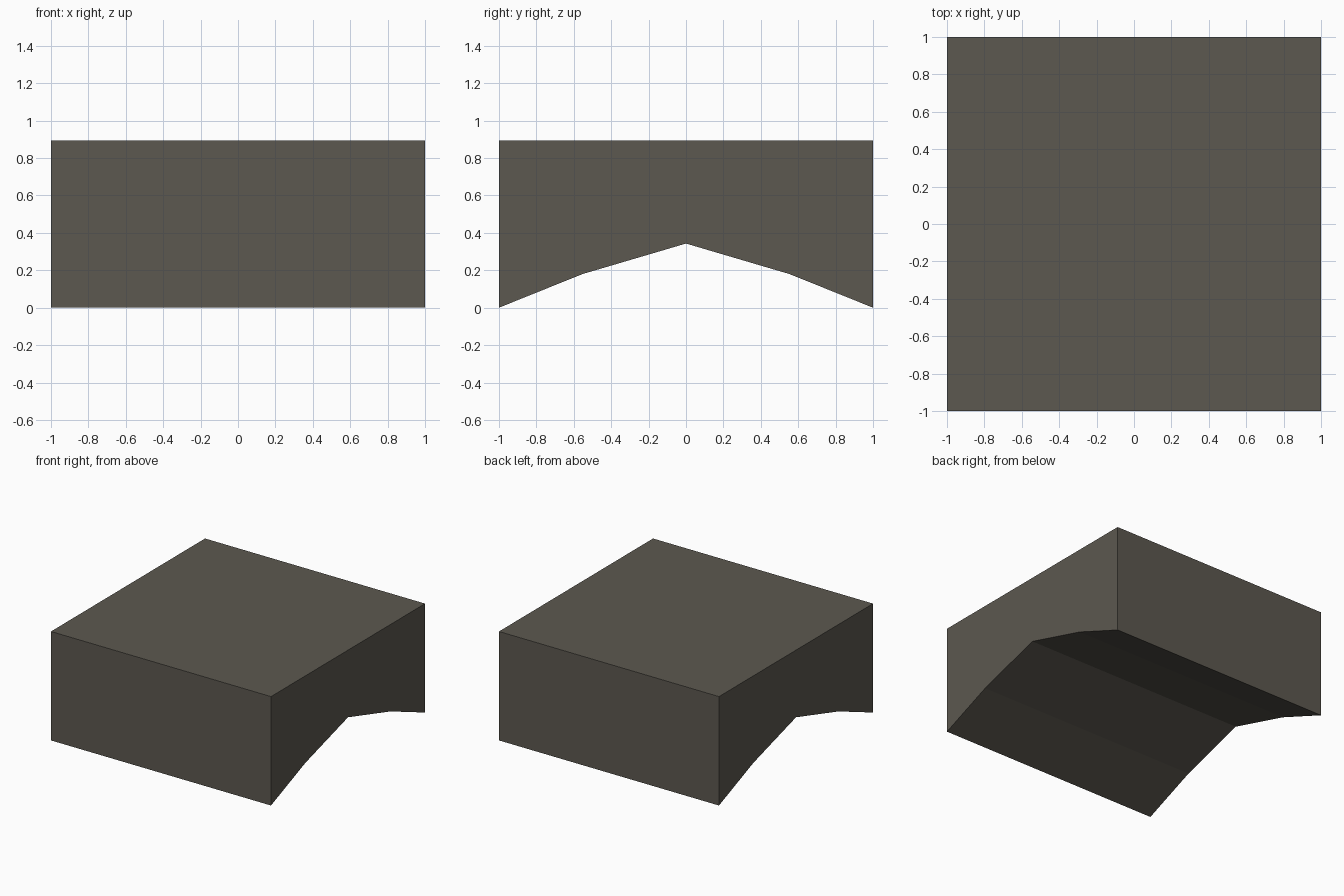
import bpy, bmesh

if "Cube" in bpy.data.objects:
    bpy.data.objects.remove(bpy.data.objects["Cube"])

# Stone colour
stone = bpy.data.materials.new("dark_stone")
stone.diffuse_color = (0.107, 0.098, 0.08, 1)
stone.use_nodes = True
stone.node_tree.nodes["Principled BSDF"].inputs["Base Color"].default_value = stone.diffuse_color

# Side profile (y, z): flat top, faceted arch cut into the underside
half_arch = [(1.0, 0.0), (0.553, 0.18), (0.0, 0.343)]
arch = half_arch + [(-y, z) for y, z in reversed(half_arch[:-1])]
profile = arch + [(-1.0, 0.895), (1.0, 0.895)]

# Arched block: profile extruded along x
bm = bmesh.new()
face = bm.faces.new([bm.verts.new((-1, y, z)) for y, z in profile])
ext = bmesh.ops.extrude_face_region(bm, geom=[face])
moved = [g for g in ext["geom"] if isinstance(g, bmesh.types.BMVert)]
bmesh.ops.translate(bm, vec=(2, 0, 0), verts=moved)
bmesh.ops.recalc_face_normals(bm, faces=bm.faces)
mesh = bpy.data.meshes.new("arched_block")
bm.to_mesh(mesh)
bm.free()
mesh.materials.append(stone)
bpy.context.collection.objects.link(bpy.data.objects.new("arched_block", mesh))
